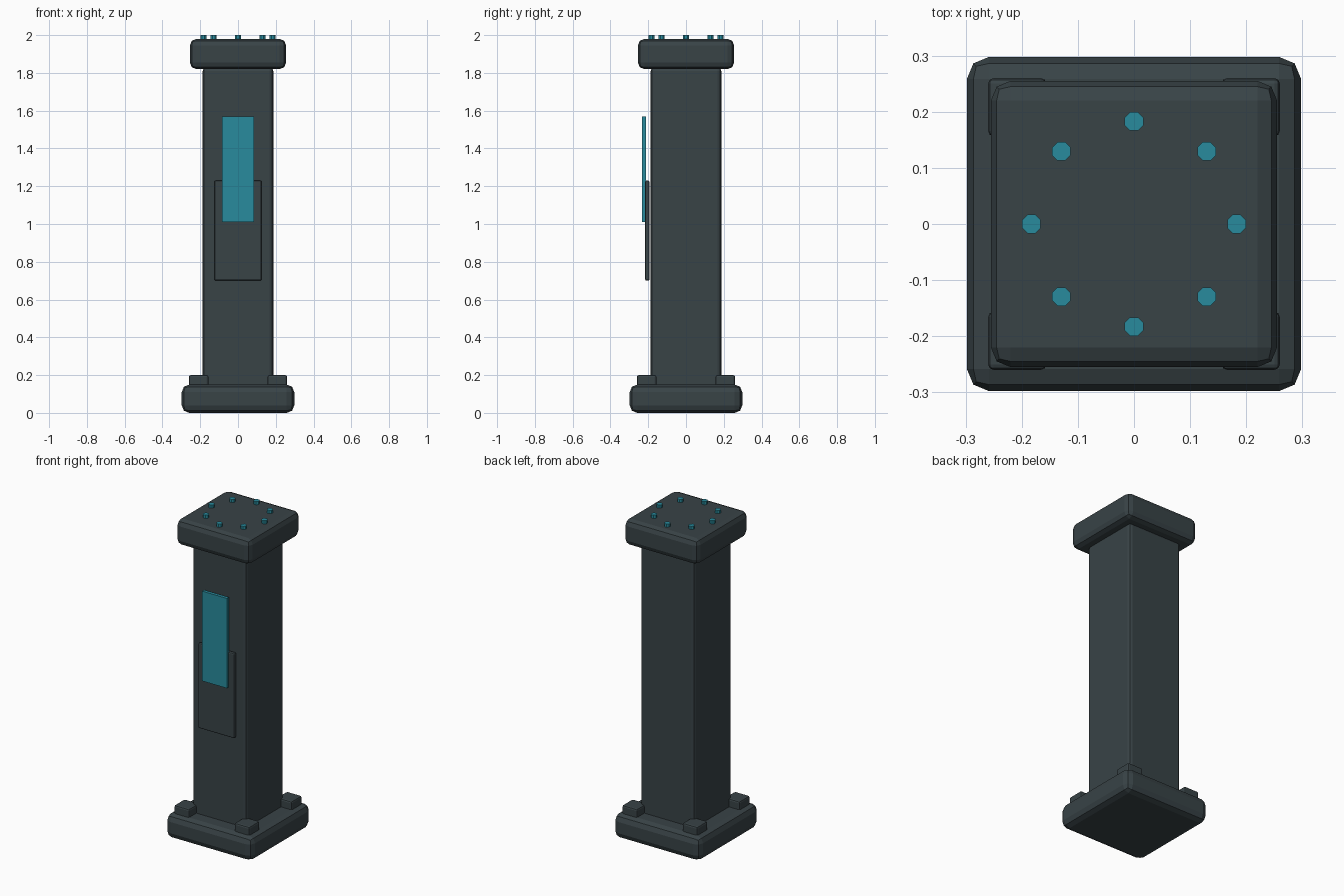
import bpy
from math import cos, sin, pi, radians

if "Cube" in bpy.data.objects:
    bpy.data.objects.remove(bpy.data.objects["Cube"])


def material(name, rgb):
    m = bpy.data.materials.new(name)
    m.diffuse_color = (*rgb, 1)
    m.use_nodes = True
    m.node_tree.nodes["Principled BSDF"].inputs["Base Color"].default_value = m.diffuse_color
    return m


DARK = material("dark_metal", (0.04, 0.056, 0.062))
TEAL = material("teal_glow", (0.022, 0.26, 0.34))


def box(name, lo, hi, mat, bevel=0.0):
    """Box between two corners with an optional two-step bevel."""
    bpy.ops.mesh.primitive_cube_add(size=1, location=[(a + b) / 2 for a, b in zip(lo, hi)])
    ob = bpy.context.object
    ob.name = name
    ob.scale = [b - a for a, b in zip(lo, hi)]
    bpy.ops.object.transform_apply(location=False, rotation=False, scale=True)
    ob.data.materials.append(mat)
    if bevel:
        mod = ob.modifiers.new("edge_bevel", 'BEVEL')
        mod.width = bevel
        mod.segments = 2
        mod.limit_method = 'ANGLE'
    return ob


# Base, column and cap
box("base", (-0.298, -0.298, 0), (0.298, 0.298, 0.15), DARK, 0.04)
box("column", (-0.187, -0.187, 0.13), (0.187, 0.187, 1.83), DARK, 0.02)
box("cap", (-0.255, -0.255, 1.82), (0.255, 0.255, 1.98), DARK, 0.035)

# Corner blocks on the base
for sx in (-1, 1):
    for sy in (-1, 1):
        x, y, h = sx * 0.208, sy * 0.208, 0.052
        box("corner_block", (x - h, y - h, 0.10), (x + h, y + h, 0.20), DARK, 0.01)

# Front panel and raised screen
box("front_panel", (-0.125, -0.217, 0.70), (0.125, -0.193, 1.23), DARK, 0.008)
box("screen", (-0.085, -0.232, 1.01), (0.085, -0.212, 1.57), TEAL)

# Ring of small lights on the cap
for i in range(8):
    a = i * pi / 4
    bpy.ops.mesh.primitive_cylinder_add(
        vertices=8, radius=0.018, depth=0.04,
        location=(0.183 * cos(a), 0.183 * sin(a), 1.98), rotation=(0, 0, radians(22.5)))
    light = bpy.context.object
    light.name = "cap_light"
    light.data.materials.append(TEAL)
